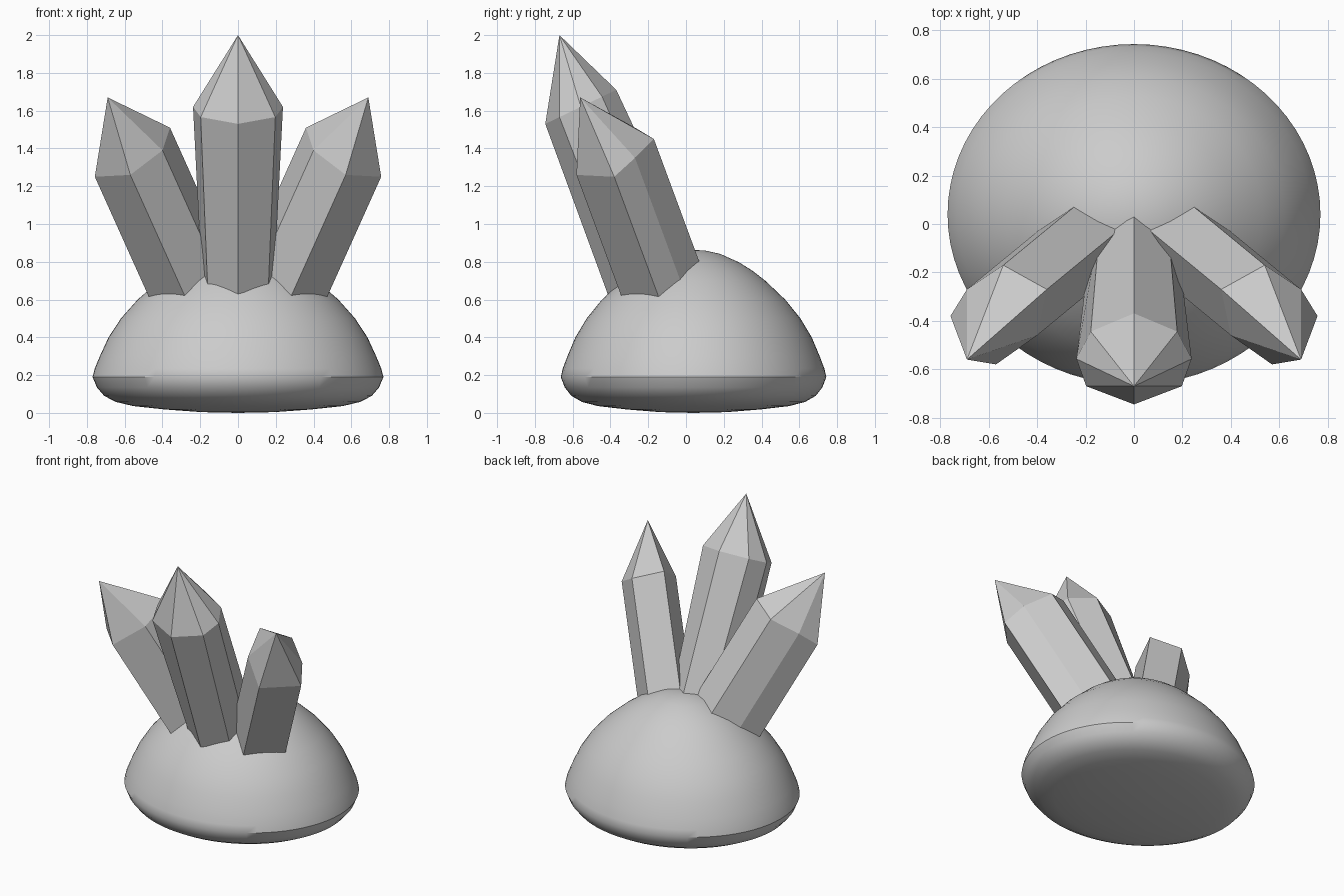
import bpy, bmesh, math
from mathutils import Vector

if "Cube" in bpy.data.objects:
    bpy.data.objects.remove(bpy.data.objects["Cube"])

stone = bpy.data.materials.new("grey_stone")
stone.diffuse_color = (0.6, 0.6, 0.6, 1)
stone.use_nodes = True
stone.node_tree.nodes["Principled BSDF"].inputs["Base Color"].default_value = stone.diffuse_color


def make_object(name, bm, smooth_angle):
    bmesh.ops.recalc_face_normals(bm, faces=bm.faces)
    mesh = bpy.data.meshes.new(name)
    bm.to_mesh(mesh)
    bm.free()
    mesh.materials.append(stone)
    obj = bpy.data.objects.new(name, mesh)
    bpy.context.collection.objects.link(obj)
    bpy.ops.object.select_all(action='DESELECT')
    obj.select_set(True)
    bpy.context.view_layer.objects.active = obj
    bpy.ops.object.shade_smooth_by_angle(angle=math.radians(smooth_angle))
    return obj


def loft(bm, rings, start=None, end=None):
    """Skin a list of point rings; close each end with a pole or a flat cap."""
    rows = [[bm.verts.new(p) for p in ring] for ring in rings]
    n = len(rows[0])
    for a, b in zip(rows, rows[1:]):
        for i in range(n):
            j = (i + 1) % n
            bm.faces.new((a[i], a[j], b[j], b[i]))
    for row, pole in ((rows[0], start), (rows[-1], end)):
        if pole is None:
            bm.faces.new(row)
        else:
            v = bm.verts.new(pole)
            for i in range(n):
                bm.faces.new((row[i], row[(i + 1) % n], v))


# Rounded rock base: (radius fraction, height) turned into an oval dome
profile = [(0.25, 0.004), (0.5, 0.018), (0.72, 0.036), (0.84, 0.058),
           (0.92, 0.09), (0.97, 0.135), (1.0, 0.19), (0.985, 0.235),
           (0.95, 0.3), (0.89, 0.4), (0.805, 0.5), (0.69, 0.6),
           (0.54, 0.7), (0.445, 0.752), (0.34, 0.798), (0.2, 0.842), (0.09, 0.859)]
SEG = 72
bm = bmesh.new()
loft(bm, [[(0.77 * r * math.cos(2 * math.pi * i / SEG),
            0.04 + 0.703 * r * math.sin(2 * math.pi * i / SEG), z)
           for i in range(SEG)] for r, z in profile],
     start=(0, 0.04, 0), end=(0, 0.04, 0.863))
make_object("rock_base", bm, 35)


# Crystal: prism from the buried foot to the shoulder, then a blunt point
def crystal(name, foot, shoulder, tip):
    tip = Vector(tip)
    shoulder = [Vector(p) for p in shoulder]
    blunt = [p.lerp(tip, 0.93) + (tip - p) * 0.015 for p in shoulder]
    bm = bmesh.new()
    loft(bm, [foot, shoulder, blunt], end=tip)
    make_object(name, bm, 12)


# Middle crystal: eight-sided, leaning to the front
def oval(centre, side, depth):
    corners = [(0, -1), (0.83, -0.6), (1, 0), (0.75, 0.6),
               (0, 1), (-0.75, 0.6), (-1, 0), (-0.83, -0.6)]
    return [Vector(centre) + Vector(side) * a + Vector(depth) * b for a, b in corners]


crystal("middle_crystal",
        oval((0, -0.12, 0.57), (0.185, 0, 0), (0, 0.225, 0.13)),
        oval((0, -0.557, 1.62), (0.238, 0, 0), (0, 0.188, 0.09)),
        (0, -0.67, 2.0))

# Side crystals: six-sided, leaning outward and forward, mirrored
shoulder = [(0.758, -0.38, 1.25), (0.57, -0.58, 1.26), (0.40, -0.46, 1.39),
            (0.36, -0.27, 1.51), (0.54, -0.17, 1.45), (0.69, -0.27, 1.35)]
lean = Vector((0.45, -0.37, 1.0))
for name, s in (("right_crystal", 1), ("left_crystal", -1)):
    top = [Vector((s * x, y, z)) for x, y, z in shoulder]
    drop = Vector((s * lean.x, lean.y, lean.z)) * 0.8
    crystal(name, [p - drop for p in top], top, (s * 0.69, -0.56, 1.67))
